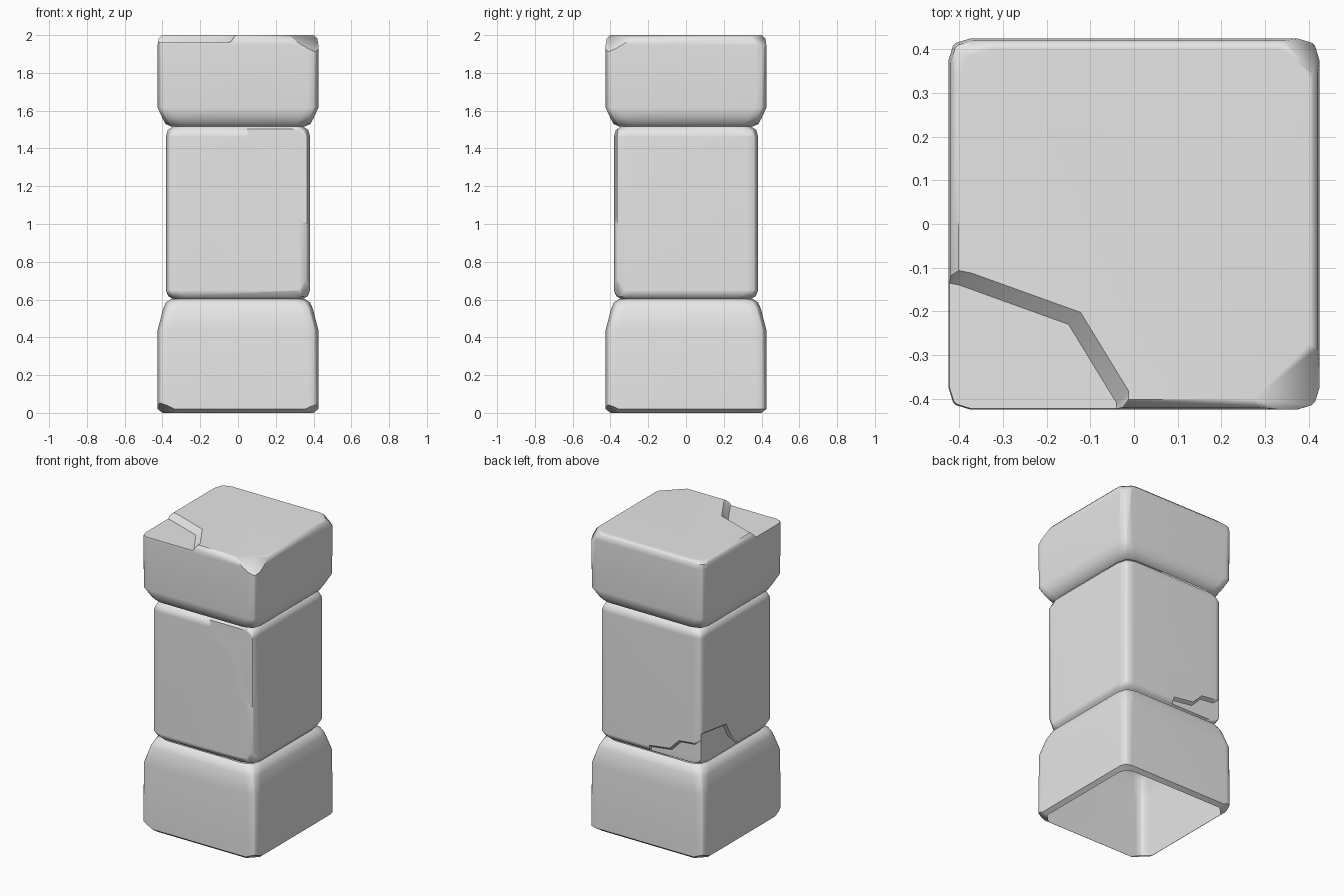
import bpy, bmesh
from mathutils import Vector

cube = bpy.data.objects.get("Cube")
if cube:
    bpy.data.objects.remove(cube, do_unlink=True)

stone = bpy.data.materials.new("grey stone")
stone.use_nodes = True
GREY = (0.8, 0.8, 0.8, 1)
stone.diffuse_color = GREY
stone.node_tree.nodes["Principled BSDF"].inputs["Base Color"].default_value = GREY


def make_object(name, bm):
    bmesh.ops.recalc_face_normals(bm, faces=bm.faces)
    mesh = bpy.data.meshes.new(name)
    bm.to_mesh(mesh)
    bm.free()
    mesh.materials.append(stone)
    obj = bpy.data.objects.new(name, mesh)
    bpy.context.collection.objects.link(obj)
    return obj


def loft(bm, rings):
    """Skin closed rings of points and cap both ends."""
    loops = [[bm.verts.new(p) for p in ring] for ring in rings]
    for a, b in zip(loops, loops[1:]):
        for i in range(len(a)):
            j = (i + 1) % len(a)
            bm.faces.new((a[i], a[j], b[j], b[i]))
    bm.faces.new(loops[0])
    bm.faces.new(loops[-1])


def rounded_square(z, h, c):
    """Square ring of half width h with worn corners of size c."""
    corner = [(h, h - c), (h - c * .2, h - c * .35), (h - c * .35, h - c * .2), (h - c, h)]
    ring = []
    for _ in range(4):
        ring += [(x, y, z) for x, y in corner]
        corner = [(-y, x) for x, y in corner]
    return ring


def block(name, profile, cuts=()):
    """Stone block from (height, half width, corner) rings, with knocked-off corners."""
    bm = bmesh.new()
    loft(bm, [rounded_square(*p) for p in profile])
    bmesh.ops.recalc_face_normals(bm, faces=bm.faces)
    for point, normal in cuts:
        geom = bm.verts[:] + bm.edges[:] + bm.faces[:]
        bmesh.ops.bisect_plane(bm, geom=geom, dist=1e-5, plane_co=point,
                               plane_no=Vector(normal).normalized(), clear_outer=True)
        bmesh.ops.holes_fill(bm, edges=[e for e in bm.edges if e.is_boundary])
    return make_object(name, bm)


def chip(obj, outline, floor, outer, shift, place):
    """Carve a shallow broken area with sloping walls."""
    bm = bmesh.new()
    low = [place(u, v, floor) for u, v in outline]
    high = [place(u + shift[0], v + shift[1], outer) for u, v in outline]
    loft(bm, [low, high])
    cutter = make_object("chip_cutter", bm)
    cutter.hide_render = True
    mod = obj.modifiers.new("chip", 'BOOLEAN')
    mod.operation = 'DIFFERENCE'
    mod.solver = 'EXACT'
    mod.object = cutter
    bpy.context.view_layer.objects.active = obj
    bpy.ops.object.modifier_apply(modifier=mod.name)
    bpy.data.objects.remove(cutter, do_unlink=True)


def finish(obj, open_levels):
    """Open the hidden joints and shade softly."""
    bm = bmesh.new()
    bm.from_mesh(obj.data)
    caps = [f for f in bm.faces if abs(f.normal.z) > .99
            and any(abs(f.calc_center_median().z - z) < .004 for z in open_levels)]
    bmesh.ops.delete(bm, geom=caps, context='FACES')
    bm.to_mesh(obj.data)
    bm.free()
    bpy.ops.object.select_all(action='DESELECT')
    obj.select_set(True)
    bpy.context.view_layer.objects.active = obj
    bpy.ops.object.shade_smooth_by_angle(angle=.75)
    mod = obj.modifiers.new("soft faces", 'WEIGHTED_NORMAL')
    mod.keep_sharp = True


# Base block, hollow underneath, with sloping shoulders
base = block("base_block",
             [(0, .4, .06), (.02, .425, .05), (.44, .425, .06),
              (.55, .397, .07), (.585, .382, .08), (.603, .355, .08)],
             [((-.36, -.36, 0), (-1, -1, -2)), ((.37, -.37, 0), (1, -1, -2)),
              ((-.37, .37, 0), (-1, 1, -2))])

# Tall shaft block
shaft = block("shaft_block",
              [(.603, .345, .08), (.618, .37, .08), (.65, .382, .06),
               (1.46, .382, .06), (1.498, .372, .08), (1.516, .345, .08)],
              [((.345, -.382, .7), (1, -1.1, -.5))])
# broken upper corner of the front face
chip(shaft, [(.03, 1.6), (.06, 1.46), (.13, 1.385), (.22, 1.35), (.265, 1.2),
             (.3, 1.04), (.4, .98), (.6, .98), (.6, 1.6)],
     -.366, -.41, (-.05, -.02), lambda u, v, w: (u, w, v))
# broken lower corner of the back face
chip(shaft, [(.02, .5), (0, .64), (-.15, .66), (-.22, .73), (-.32, .74),
             (-.4, .81), (-.6, .81), (-.6, .5)],
     .364, .41, (.01, .04), lambda u, v, w: (u, w, v))
# its continuation around the right side
chip(shaft, [(.6, .82), (.36, .82), (.13, .79), (.08, .7), (0, .63), (0, .5), (.6, .5)],
     -.366, -.41, (-.02, .03), lambda u, v, w: (w, u, v))

# Cap block with a flared underside
cap = block("cap_block",
            [(1.516, .355, .08), (1.53, .384, .08), (1.56, .4, .07),
             (1.615, .425, .06), (1.95, .425, .05), (1.982, .42, .05), (2, .402, .08)],
            [((.33, -.345, 2), (1, -1, 1.7)), ((.372, .372, 2), (1, 1, 1.2))])
# broken front corner on the top
chip(cap, [(-.6, -.1), (-.4, -.14), (-.15, -.23), (-.04, -.41), (-.04, -.6), (-.6, -.6)],
     1.963, 2.03, (.05, .05), lambda u, v, w: (u, v, w))

finish(base, (0, .603))
finish(shaft, (.603, 1.516))
finish(cap, (1.516,))
